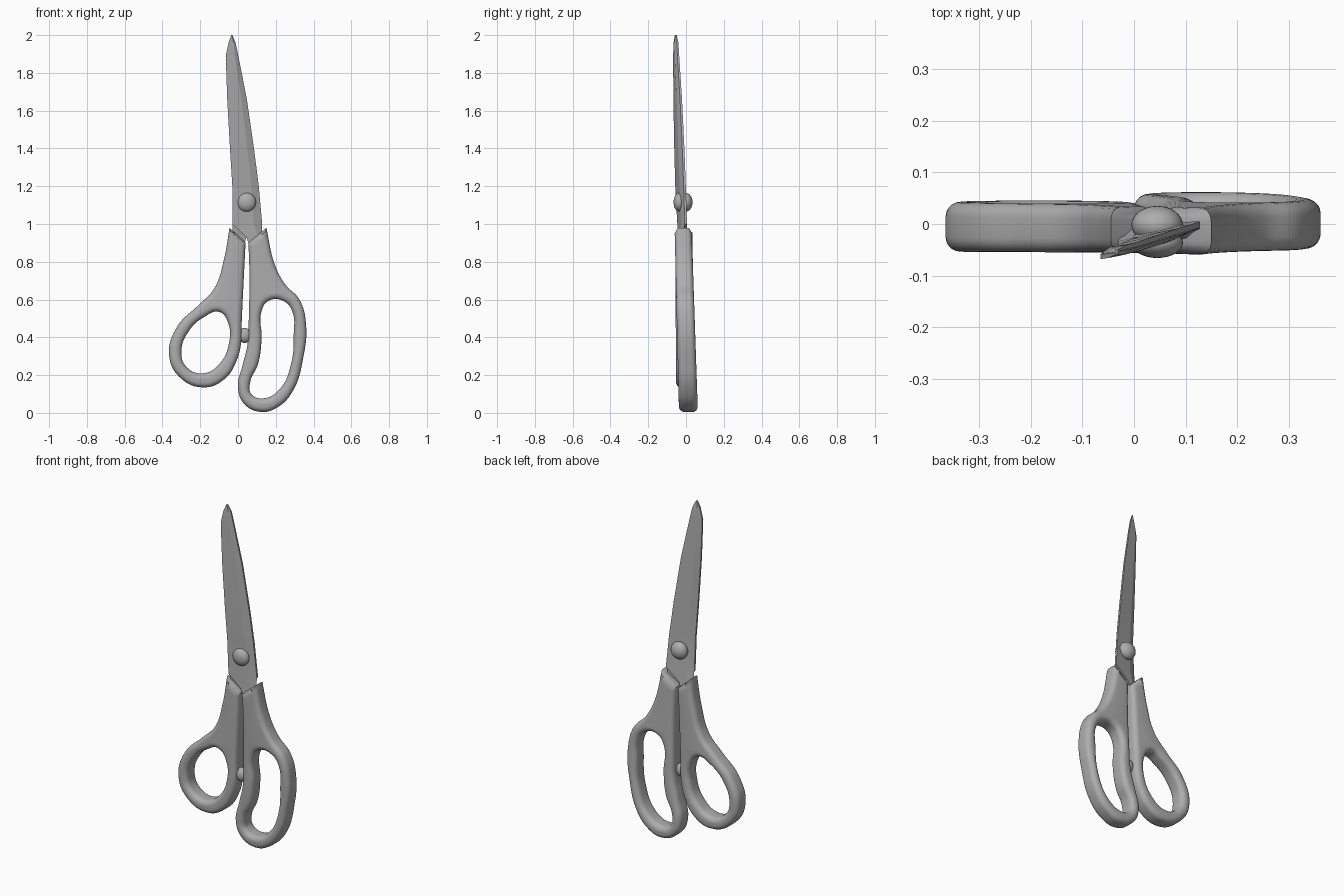
import bpy, bmesh, math

cube = bpy.data.objects.get("Cube")
if cube:
    bpy.data.objects.remove(cube, do_unlink=True)

grey = bpy.data.materials.new("plain_grey")
grey.use_nodes = True
COLOUR = (0.42, 0.42, 0.42, 1)
grey.diffuse_color = COLOUR
grey.node_tree.nodes["Principled BSDF"].inputs["Base Color"].default_value = COLOUR


def finish(name, bm, angle=40):
    """Turn a bmesh into a named, smoothly shaded object."""
    bmesh.ops.remove_doubles(bm, verts=bm.verts, dist=0.0002)
    bmesh.ops.recalc_face_normals(bm, faces=bm.faces)
    mesh = bpy.data.meshes.new(name)
    bm.to_mesh(mesh)
    bm.free()
    mesh.materials.append(grey)
    obj = bpy.data.objects.new(name, mesh)
    bpy.context.collection.objects.link(obj)
    bpy.ops.object.select_all(action='DESELECT')
    obj.select_set(True)
    bpy.context.view_layer.objects.active = obj
    bpy.ops.object.shade_smooth_by_angle(angle=math.radians(angle))
    return obj


def handle(name, outline, hole, corners, y_low, y_high):
    """Rounded plate with a finger hole; its depth shifts from bottom to top."""
    curve = bpy.data.curves.new(name, 'CURVE')
    curve.dimensions = '2D'
    curve.fill_mode = 'BOTH'
    curve.resolution_u = 8
    curve.extrude = 0.021
    curve.bevel_depth = 0.029
    curve.bevel_resolution = 4
    curve.offset = -0.029
    for points, sharp in ((outline, corners), (hole, ())):
        spline = curve.splines.new('BEZIER')
        spline.bezier_points.add(len(points) - 1)
        spline.use_cyclic_u = True
        for i, (bp, (x, z)) in enumerate(zip(spline.bezier_points, points)):
            bp.co = (x, z, 0)
            kind = 'VECTOR' if i in sharp else 'AUTO'
            bp.handle_left_type = bp.handle_right_type = kind
    temp = bpy.data.objects.new(name + "_curve", curve)
    bpy.context.collection.objects.link(temp)
    bpy.context.view_layer.update()
    mesh = bpy.data.meshes.new_from_object(
        temp.evaluated_get(bpy.context.evaluated_depsgraph_get()))
    bpy.data.objects.remove(temp, do_unlink=True)
    bm = bmesh.new()
    bm.from_mesh(mesh)
    bpy.data.meshes.remove(mesh)
    for v in bm.verts:
        x, z, d = v.co
        v.co = (x, y_low + (y_high - y_low) * z - d * (1 - 0.1 * z), z)
    return finish(name, bm)


def blade(name, stations, section):
    """Loft a bevelled blade section through (z, x0, x1, y0, y1, thickness)."""
    bm = bmesh.new()
    rings = []
    for z, x0, x1, y0, y1, t in stations:
        rings.append([bm.verts.new((x0 + (x1 - x0) * u, y0 + (y1 - y0) * u + t * s, z))
                      for u, s in section])
    for a, b in zip(rings, rings[1:]):
        for i in range(4):
            j = (i + 1) % 4
            bm.faces.new((a[i], a[j], b[j], b[i]))
    bm.faces.new(rings[0])
    bm.faces.new(rings[-1])
    return finish(name, bm, 12)


def dome(name, loc, size):
    bm = bmesh.new()
    bmesh.ops.create_uvsphere(bm, u_segments=32, v_segments=16, radius=1)
    for v in bm.verts:
        v.co = [c * s + o for c, s, o in zip(v.co, size, loc)]
    return finish(name, bm, 60)


# Handles
handle("thumb_handle",
       [(-0.045, 0.98), (0.04, 0.90), (0.035, 0.8), (0.02, 0.49), (0.015, 0.36),
        (-0.01, 0.27), (-0.07, 0.18), (-0.18, 0.135), (-0.31, 0.19), (-0.365, 0.31),
        (-0.32, 0.46), (-0.21, 0.57), (-0.125, 0.66), (-0.075, 0.81)],
       [(-0.1, 0.535), (-0.05, 0.47), (-0.05, 0.36), (-0.09, 0.27), (-0.18, 0.21),
        (-0.27, 0.24), (-0.3, 0.325), (-0.255, 0.44), (-0.175, 0.51)],
       (0, 1), -0.002, -0.012)
handle("finger_handle",
       [(0.15, 0.98), (0.195, 0.785), (0.25, 0.68), (0.325, 0.60), (0.36, 0.47),
        (0.345, 0.29), (0.29, 0.115), (0.21, 0.03), (0.125, 0.005), (0.035, 0.045),
        (0.0, 0.135), (0.025, 0.255), (0.05, 0.36), (0.057, 0.495), (0.06, 0.76),
        (0.055, 0.90)],
       [(0.165, 0.595), (0.245, 0.59), (0.288, 0.535), (0.295, 0.415), (0.28, 0.255),
        (0.22, 0.125), (0.135, 0.077), (0.07, 0.10), (0.065, 0.165), (0.105, 0.255),
        (0.125, 0.39), (0.125, 0.54)],
       (0, 15), 0.013, -0.016)

# Blades, each with a tang running into the opposite handle
shared = [(2.0, -0.036, -0.03, -0.055, -0.053, 0.004),
          (1.96, -0.05, -0.013, -0.057, -0.049, 0.009),
          (1.89, -0.065, 0.002, -0.058, -0.046, 0.01),
          (1.66, -0.057, 0.047, -0.056, -0.032, 0.011),
          (1.39, -0.042, 0.086, -0.05, -0.02, 0.012),
          (1.2, -0.03, 0.11, -0.045, -0.013, 0.012),
          (1.0, -0.03, 0.128, -0.034, -0.007, 0.012)]
blade("front_blade",
      shared + [(0.93, 0.045, 0.128, -0.028, -0.01, 0.012),
                (0.82, 0.08, 0.12, -0.022, -0.014, 0.01)],
      [(0, -0.04), (0, -1), (0.72, -1), (1, -0.04)])
blade("back_blade",
      shared + [(0.93, -0.03, 0.045, -0.025, -0.01, 0.012),
                (0.82, -0.03, 0.01, -0.02, -0.012, 0.01)],
      [(1, 0.04), (1, 1), (0.28, 1), (0, 0.04)])

# Pivot screw heads and the stop between the handles
dome("front_pivot_head", (0.045, -0.036, 1.115), (0.05, 0.03, 0.05))
dome("back_pivot_head", (0.045, -0.002, 1.115), (0.05, 0.037, 0.05))
dome("handle_stop", (0.035, -0.012, 0.41), (0.035, 0.03, 0.04))
